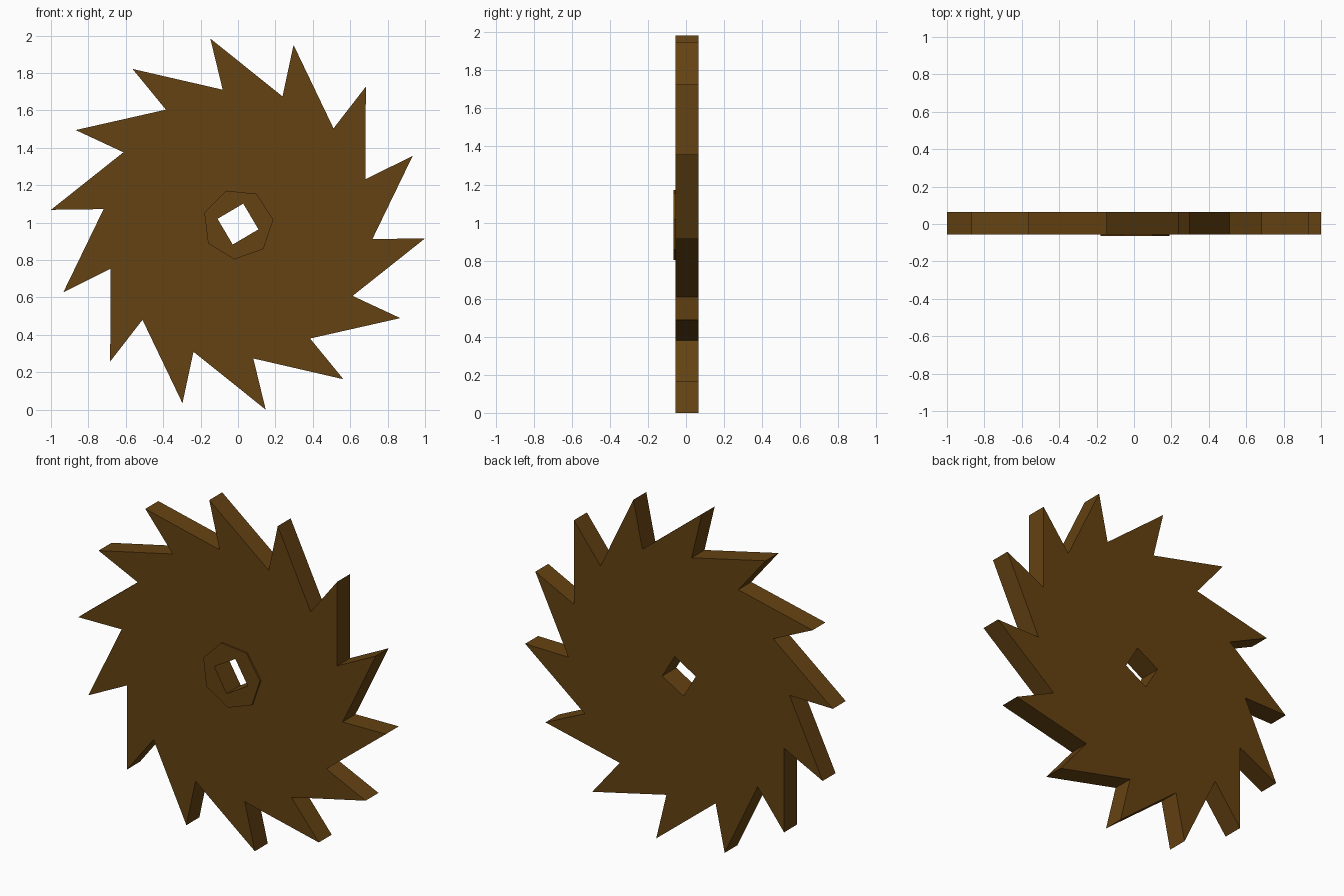
import bpy, bmesh, math

if "Cube" in bpy.data.objects:
    bpy.data.objects.remove(bpy.data.objects["Cube"])

TEETH = 14
CENTRE_Z = 0.992

brown = bpy.data.materials.new("brown")
brown.diffuse_color = (0.13, 0.055, 0.006, 1)
brown.use_nodes = True
brown.node_tree.nodes["Principled BSDF"].inputs["Base Color"].default_value = brown.diffuse_color


def polar(r, deg):
    a = math.radians(deg)
    return (r * math.cos(a), r * math.sin(a))


def ngon(sides, r, start):
    return [polar(r, start + i * 360 / sides) for i in range(sides)]


def plate(name, loops, y0, y1):
    """Flat plate in the xz plane: first loop is the outline, others are holes."""
    bm = bmesh.new()
    edges = []
    for pts in loops:
        vs = [bm.verts.new((x, y0, z)) for x, z in pts]
        edges += [bm.edges.new((vs[i - 1], vs[i])) for i in range(len(vs))]
    bmesh.ops.triangle_fill(bm, edges=edges, use_beauty=True, use_dissolve=False)
    ext = bmesh.ops.extrude_face_region(bm, geom=bm.faces[:], use_keep_orig=True)
    moved = [g for g in ext["geom"] if isinstance(g, bmesh.types.BMVert)]
    bmesh.ops.translate(bm, verts=moved, vec=(0, y1 - y0, 0))
    bmesh.ops.recalc_face_normals(bm, faces=bm.faces[:])
    mesh = bpy.data.meshes.new(name)
    bm.to_mesh(mesh)
    bm.free()
    mesh.materials.append(brown)
    obj = bpy.data.objects.new(name, mesh)
    obj.location.z = CENTRE_Z
    bpy.context.collection.objects.link(obj)
    return obj


# Square axle hole shared by both parts
hole = ngon(4, 0.113, 75.5)

# Raked saw teeth: each tip leans back over the valley before it
outline = []
for i in range(TEETH):
    a = -i * 360 / TEETH
    outline += [polar(0.723, 19.35 + a), polar(1.003, 21.35 + a)]

plate("ratchet_wheel", [outline, hole], -0.055, 0.065)

# Thin seven-sided boss on the front
plate("hub_boss", [ngon(7, 0.19, 7), hole], -0.065, -0.055)
